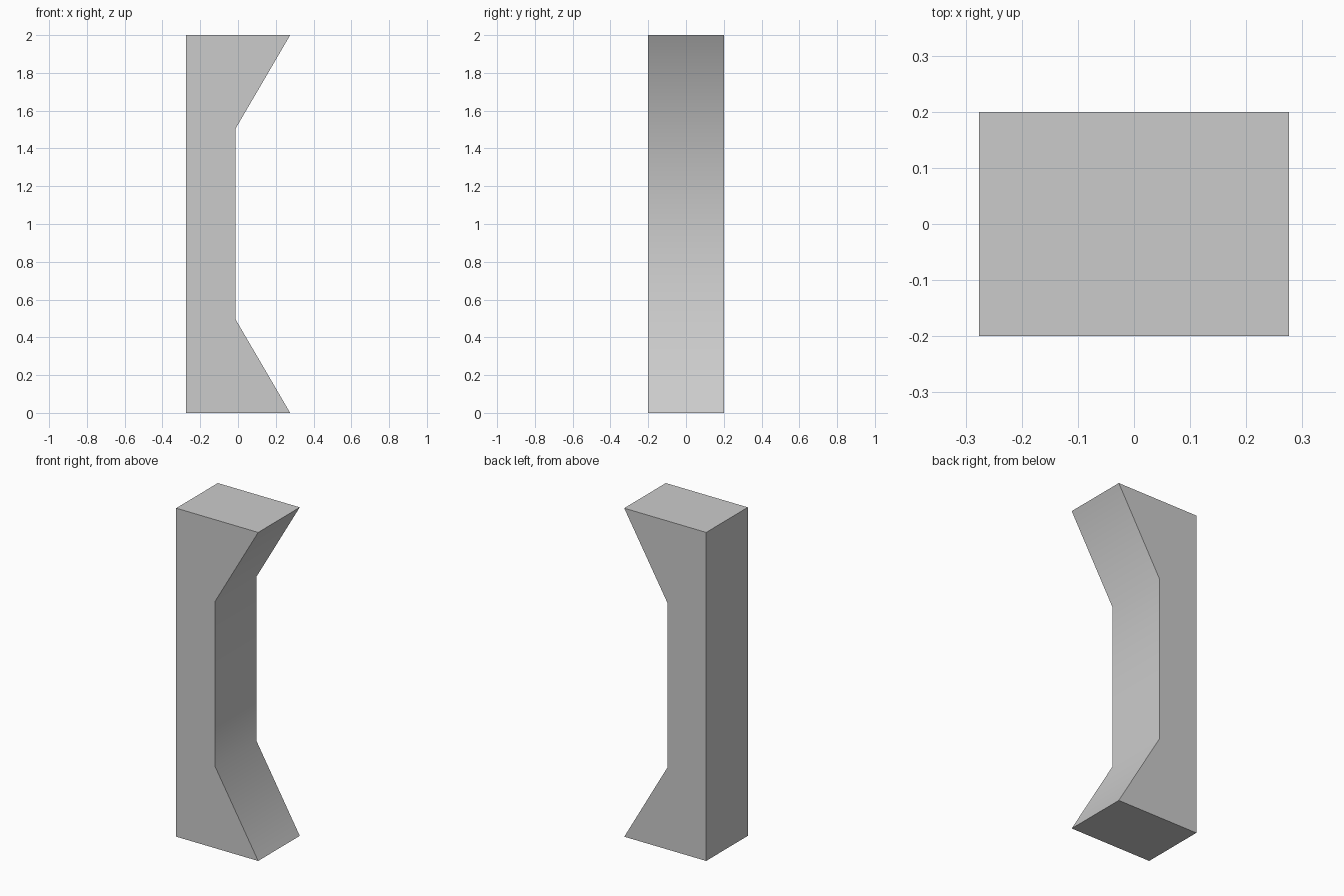
import bpy, bmesh, math

if "Cube" in bpy.data.objects:
    bpy.data.objects.remove(bpy.data.objects["Cube"])

HALF_W, HALF_D, HEIGHT = 0.276, 0.2, 2.0
RECESS_X, RECESS_Z = -0.014, 0.497

# Side profile (x, z): straight back, recessed front with flared ends
profile = [
    (-HALF_W, 0), (HALF_W, 0),
    (RECESS_X, RECESS_Z), (RECESS_X, HEIGHT - RECESS_Z),
    (HALF_W, HEIGHT), (-HALF_W, HEIGHT),
]

# Extrude the profile through the depth
bm = bmesh.new()
face = bm.faces.new([bm.verts.new((x, -HALF_D, z)) for x, z in profile])
ext = bmesh.ops.extrude_face_region(bm, geom=[face])
bmesh.ops.translate(bm, vec=(0, 2 * HALF_D, 0),
                    verts=[g for g in ext["geom"] if isinstance(g, bmesh.types.BMVert)])
bmesh.ops.recalc_face_normals(bm, faces=bm.faces)

mesh = bpy.data.meshes.new("recessed_pillar")
bm.to_mesh(mesh)
bm.free()
pillar = bpy.data.objects.new("recessed_pillar", mesh)
bpy.context.collection.objects.link(pillar)

# Soft shading across the recess bends, sharp corners elsewhere
bpy.context.view_layer.objects.active = pillar
pillar.select_set(True)
bpy.ops.object.shade_smooth_by_angle(angle=math.radians(40))
